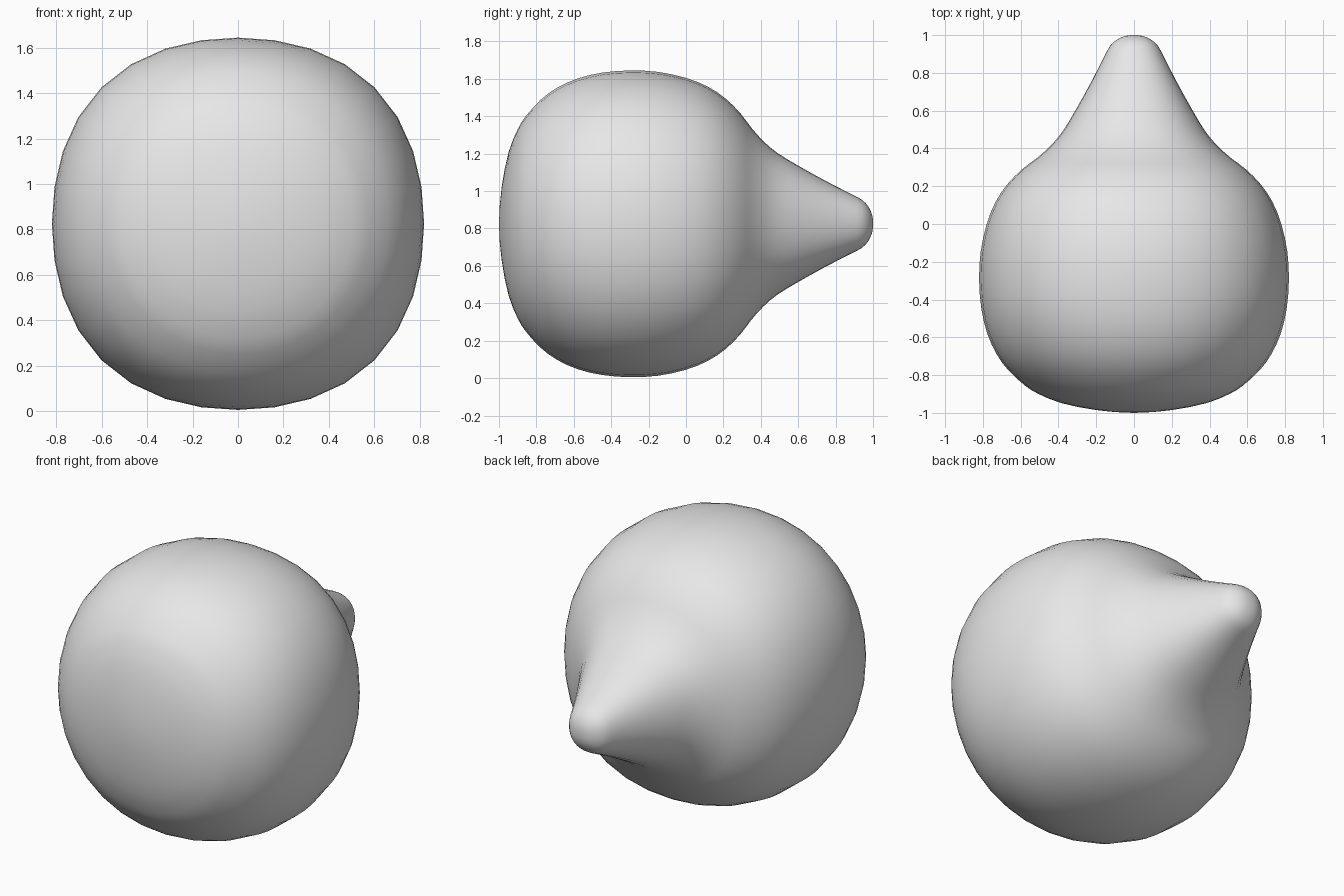
import bpy, bmesh, math

if "Cube" in bpy.data.objects:
    bpy.data.objects.remove(bpy.data.objects["Cube"])

SEGMENTS = 32      # sides around the body
STEPS = 2          # rings per profile span
CENTRE_Z = 0.825

# Half profile from the front pole to the rounded tip: (y, radius)
PROFILE = [
    (-1.0, 0.0), (-0.985, 0.2), (-0.948, 0.385), (-0.9, 0.505), (-0.857, 0.575),
    (-0.777, 0.663), (-0.69, 0.727), (-0.58, 0.777), (-0.45, 0.808), (-0.3, 0.82),
    (-0.147, 0.812), (0.0, 0.78), (0.117, 0.733), (0.21, 0.671), (0.29, 0.592),
    (0.35, 0.513), (0.415, 0.441), (0.49, 0.378), (0.607, 0.307), (0.74, 0.233),
    (0.875, 0.163), (0.94, 0.129), (0.975, 0.092), (0.995, 0.048), (1.0, 0.0),
]


def smooth_curve(points, steps):
    """Catmull-Rom through the points, mirrored across the axis at both ends."""
    mirror = lambda p: (p[0], -p[1])
    pts = [mirror(points[1])] + points + [mirror(points[-2])]
    out = []
    for i in range(1, len(pts) - 2):
        a, b, c, d = pts[i - 1:i + 3]
        for k in range(steps):
            t = k / steps
            out.append(tuple(
                0.5 * (2 * b[j] + (c[j] - a[j]) * t
                       + (2 * a[j] - 5 * b[j] + 4 * c[j] - d[j]) * t * t
                       + (3 * b[j] - a[j] - 3 * c[j] + d[j]) * t ** 3)
                for j in (0, 1)))
    return out + [points[-1]]


# Body: softly squared rings lofted along y, rounder towards the front
curve = smooth_curve(PROFILE, STEPS)
bm = bmesh.new()
rings = []
for y, r in curve[1:-1]:
    square = 0.037 * min(1.0, max(0.0, (y + 1.0) / 0.6))
    ring = []
    for s in range(SEGMENTS):
        a = 2 * math.pi * s / SEGMENTS
        rad = r * (1 + square * 0.5 * (1 - math.cos(4 * a)))
        ring.append(bm.verts.new((rad * math.cos(a), y, CENTRE_Z + rad * math.sin(a))))
    rings.append(ring)

for r0, r1 in zip(rings, rings[1:]):
    for s in range(SEGMENTS):
        n = (s + 1) % SEGMENTS
        bm.faces.new((r0[s], r0[n], r1[n], r1[s]))

# Front and tip caps
for ring, y in ((rings[0], -1.0), (rings[-1], 1.0)):
    pole = bm.verts.new((0, y, CENTRE_Z))
    for s in range(SEGMENTS):
        bm.faces.new((ring[s], ring[(s + 1) % SEGMENTS], pole))
bmesh.ops.recalc_face_normals(bm, faces=bm.faces)
for f in bm.faces:
    f.smooth = True

mesh = bpy.data.meshes.new("pointed_body")
bm.to_mesh(mesh)
bm.free()
grey = bpy.data.materials.new("light_grey")
grey.diffuse_color = (0.8, 0.8, 0.8, 1)
grey.use_nodes = True
grey.node_tree.nodes["Principled BSDF"].inputs["Base Color"].default_value = grey.diffuse_color
mesh.materials.append(grey)
body = bpy.data.objects.new("pointed_body", mesh)
bpy.context.collection.objects.link(body)
